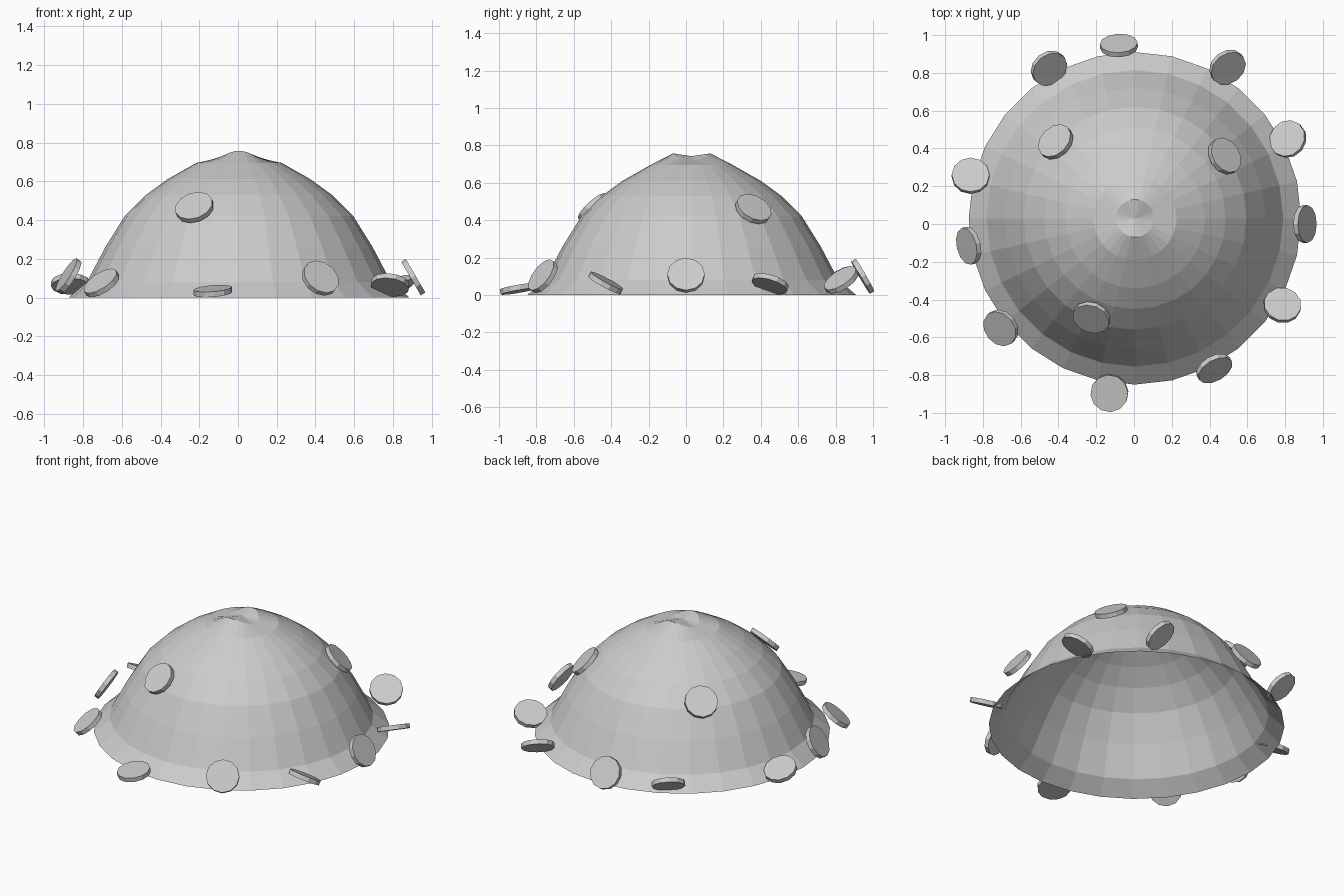
import bpy, bmesh, math
from mathutils import Vector

cube = bpy.data.objects.get("Cube")
if cube:
    bpy.data.objects.remove(cube, do_unlink=True)

grey = bpy.data.materials.new("plain_grey")
grey.use_nodes = True
colour = (0.6, 0.6, 0.6, 1)
grey.diffuse_color = colour
grey.node_tree.nodes["Principled BSDF"].inputs["Base Color"].default_value = colour


def add_object(name, bm):
    mesh = bpy.data.meshes.new(name)
    bm.to_mesh(mesh)
    bm.free()
    mesh.materials.append(grey)
    obj = bpy.data.objects.new(name, mesh)
    bpy.context.collection.objects.link(obj)
    return obj


# Open dome: rings from the flared rim up to a slightly dimpled crown
SIDES = 28
PROFILE = [(0.88, 0), (0.785, 0.08), (0.69, 0.26), (0.59, 0.42), (0.48, 0.53),
           (0.37, 0.61), (0.22, 0.695), (0.1, 0.737)]
bm = bmesh.new()
rings = []
for radius, height in PROFILE:
    ring = []
    for i in range(SIDES):
        a = math.tau * i / SIDES
        # the crown is raised a little at the front and back
        lift = -0.02 * math.cos(2 * a) if radius < 0.15 else 0
        ring.append(bm.verts.new((radius * math.cos(a), radius * math.sin(a), height + lift)))
    rings.append(ring)
for low, high in zip(rings, rings[1:]):
    for i in range(SIDES):
        j = (i + 1) % SIDES
        bm.faces.new((low[i], low[j], high[j], high[i]))
tip = bm.verts.new((0, 0, 0.742))
for i in range(SIDES):
    bm.faces.new((rings[-1][i], rings[-1][(i + 1) % SIDES], tip))
dome = add_object("dome", bm)
dome.location = (0.005, 0.03, 0)


# Flat round discs, each given by its centre and facing direction
def add_disc(name, centre, facing):
    bm = bmesh.new()
    bmesh.ops.create_cone(bm, cap_ends=True, segments=12, radius1=0.1, radius2=0.1, depth=0.028)
    disc = add_object(name, bm)
    disc.location = centre
    disc.rotation_euler = Vector(facing).to_track_quat("Z", "Y").to_euler()


RIM_DISCS = [
    ((-0.45, 0.825, 0.08), (0.4, -0.5, 0.77)),
    ((-0.08, 0.945, 0.1), (-0.04, 0.86, 0.5)),
    ((0.495, 0.83, 0.08), (0.4, -0.5, 0.77)),
    ((0.815, 0.45, 0.06), (-0.35, 0.28, 0.89)),
    ((0.905, 0, 0.105), (0.86, 0, 0.5)),
    ((0.785, -0.43, 0.065), (0.12, 0.47, 0.87)),
    ((0.425, -0.765, 0.1), (0.42, -0.72, 0.55)),
    ((-0.13, -0.895, 0.033), (-0.08, -0.17, 0.98)),
    ((-0.705, -0.55, 0.075), (-0.5, -0.4, 0.77)),
    ((-0.875, -0.115, 0.11), (-0.83, -0.2, 0.52)),
    ((-0.865, 0.255, 0.07), (0, 0.43, 0.9)),
]
UPPER_DISCS = [
    ((-0.415, 0.435, 0.46), (-0.5, 0.5, 0.7)),
    ((0.48, 0.36, 0.46), (0.6, 0.38, 0.7)),
    ((-0.225, -0.495, 0.465), (-0.25, -0.65, 0.7)),
]
for prefix, discs in (("rim_disc", RIM_DISCS), ("upper_disc", UPPER_DISCS)):
    for n, (centre, facing) in enumerate(discs, 1):
        add_disc(f"{prefix}_{n}", centre, facing)
